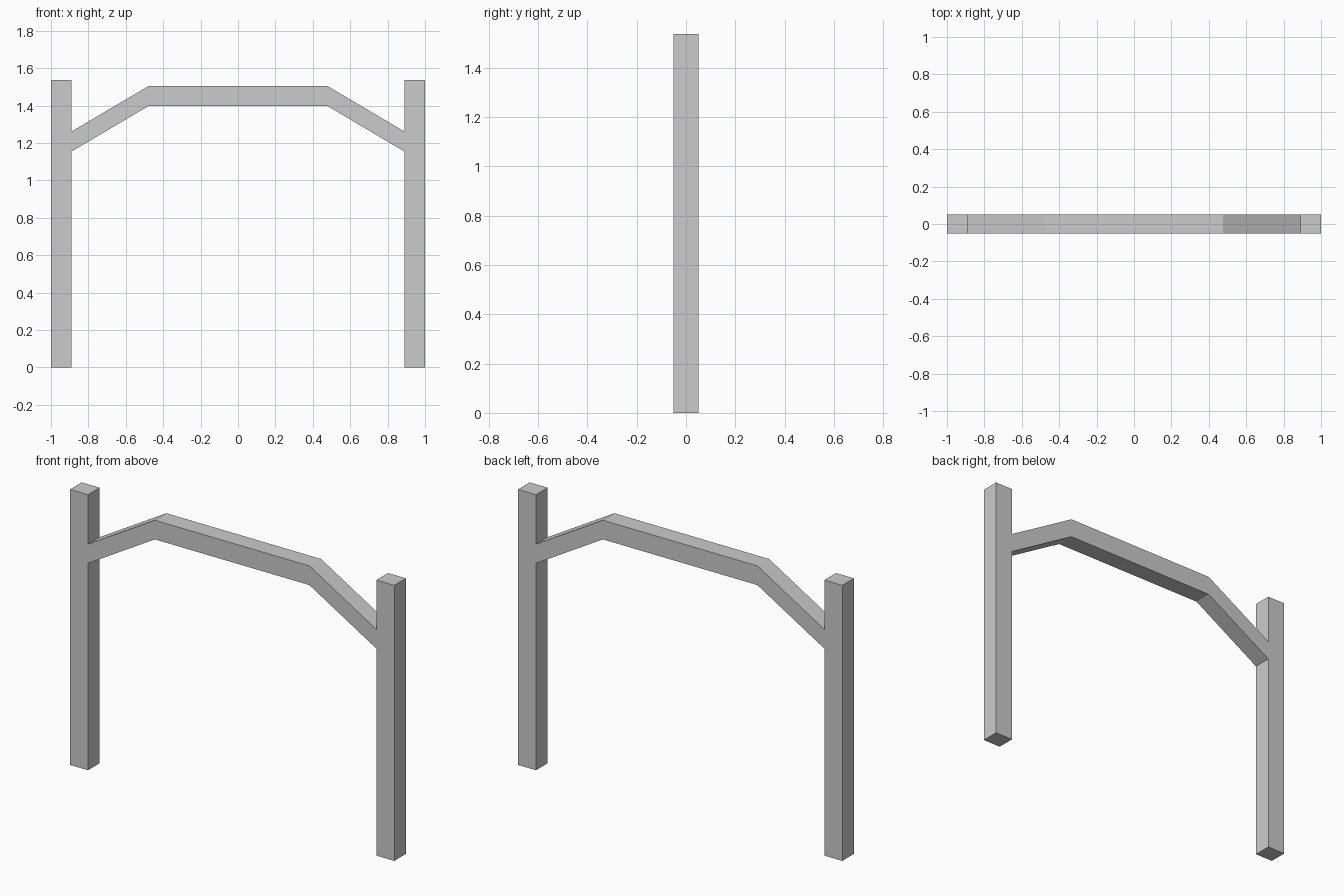
import bpy
import bmesh

if "Cube" in bpy.data.objects:
    bpy.data.objects.remove(bpy.data.objects["Cube"])

HALF_DEPTH = 0.051

# Right half of the frame outline (x, z), from the top centre round to the bottom centre
half = [
    (0.477, 1.505), (0.89, 1.261), (0.89, 1.537), (1.0, 1.537),
    (1.0, 0.0), (0.89, 0.0), (0.89, 1.154), (0.477, 1.398),
]
outline = half + [(-x, z) for x, z in reversed(half)]

# Two posts joined by a cranked top beam, extruded front to back
bm = bmesh.new()
front = bm.faces.new([bm.verts.new((x, -HALF_DEPTH, z)) for x, z in outline])
result = bmesh.ops.extrude_face_region(bm, geom=[front], use_keep_orig=True)
back = [g for g in result["geom"] if isinstance(g, bmesh.types.BMVert)]
bmesh.ops.translate(bm, verts=back, vec=(0, 2 * HALF_DEPTH, 0))
bmesh.ops.recalc_face_normals(bm, faces=bm.faces)

mesh = bpy.data.meshes.new("arched_timber_frame")
bm.to_mesh(mesh)
bm.free()
frame = bpy.data.objects.new("arched_timber_frame", mesh)
bpy.context.collection.objects.link(frame)
